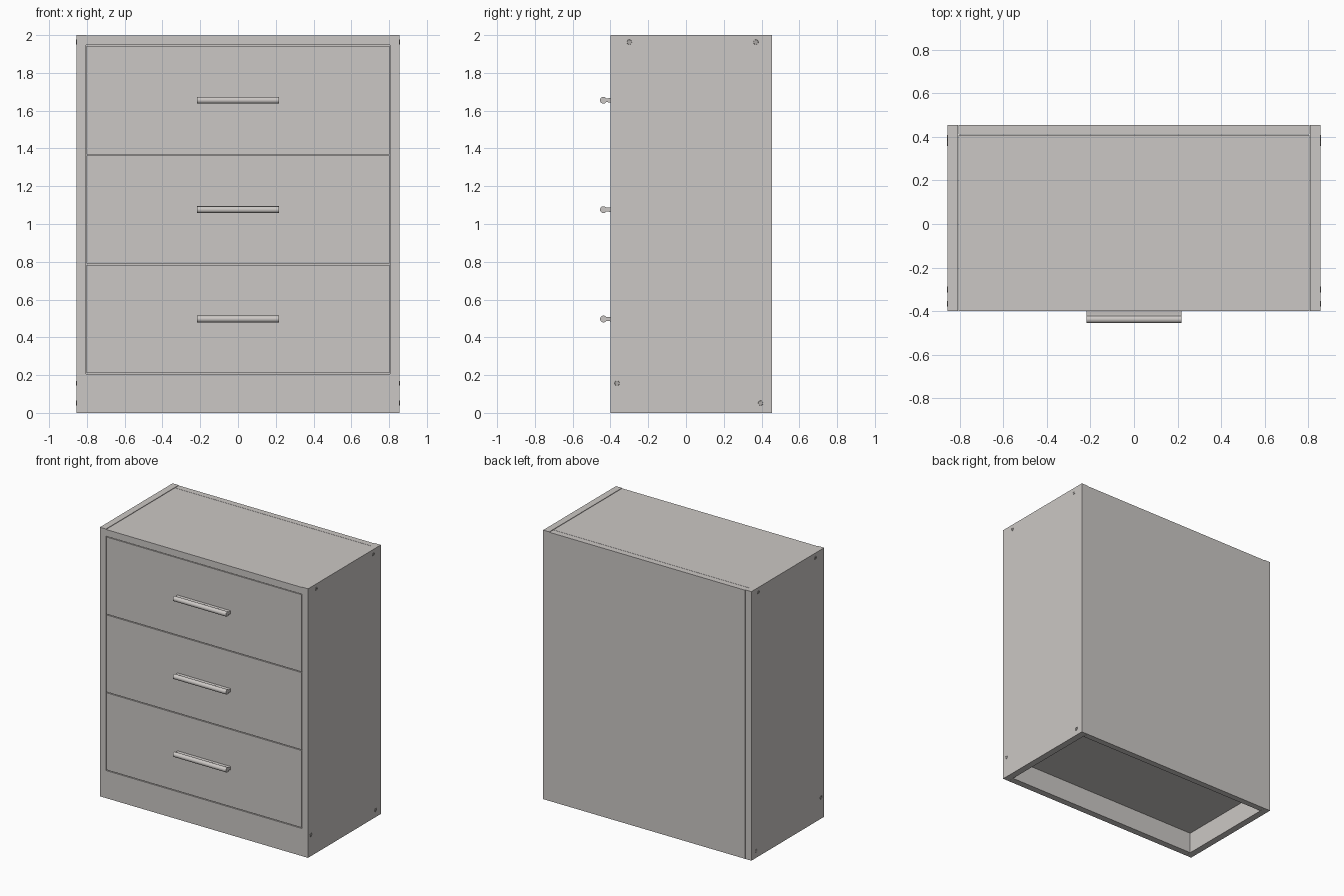
import bpy, bmesh, math
from mathutils import Matrix, Vector

if "Cube" in bpy.data.objects:
    bpy.data.objects.remove(bpy.data.objects["Cube"])


def material(name, rgb):
    m = bpy.data.materials.new(name)
    m.diffuse_color = (*rgb, 1)
    m.use_nodes = True
    m.node_tree.nodes["Principled BSDF"].inputs["Base Color"].default_value = m.diffuse_color
    return m


BOARD = material("warm grey board", (0.60, 0.575, 0.555))
STEEL = material("screw steel", (0.42, 0.40, 0.385))


def finish(name, bm, mat):
    bmesh.ops.recalc_face_normals(bm, faces=bm.faces)
    me = bpy.data.meshes.new(name)
    bm.to_mesh(me)
    bm.free()
    me.materials.append(mat)
    ob = bpy.data.objects.new(name, me)
    bpy.context.collection.objects.link(ob)
    return ob


def add_box(bm, lo, hi):
    lo, hi = Vector(lo), Vector(hi)
    mat = Matrix.Translation((lo + hi) / 2) @ Matrix.Diagonal((*(hi - lo), 1))
    bmesh.ops.create_cube(bm, size=1, matrix=mat)


def boards(name, *pairs):
    bm = bmesh.new()
    for lo, hi in pairs:
        add_box(bm, lo, hi)
    return finish(name, bm, BOARD)


W, IN, F, B = 0.856, 0.806, -0.40, 0.455   # outer / inner half width, front, back
L = IN - 0.001                            # boards between the sides

# carcass
boards("left_side", ((-W, F, 0), (-IN, B, 2)))
boards("right_side", ((IN, F, 0), (W, B, 2)))
boards("top_panel", ((-L, F, 1.947), (L, 0.408, 1.997)))
boards("back_panel", ((-L, 0.41, 0), (L, B, 1.997)))
boards("bottom_panel", ((-L, F + 0.05, 0.155), (L, 0.409, 0.205)))
boards("plinth", ((-L, F, 0), (L, F + 0.049, 0.205)))


def handle(name, z):
    # keyhole profile: round grip on a flared neck, extruded along x
    cy, r = -0.437, 0.018
    pts = [(F, -0.012), (-0.415, -0.010)]
    for i in range(17):
        a = math.radians(-35 - 290 * i / 16)
        pts.append((cy + r * math.cos(a), r * math.sin(a)))
    pts += [(-0.415, 0.010), (F, 0.012)]
    bm = bmesh.new()
    f = bm.faces.new([bm.verts.new((-0.218, y, z + h)) for y, h in pts])
    ext = bmesh.ops.extrude_face_region(bm, geom=[f], use_keep_orig=True)
    bmesh.ops.translate(bm, vec=(0.436, 0, 0),
                        verts=[v for v in ext["geom"] if isinstance(v, bmesh.types.BMVert)])
    ob = finish(name, bm, BOARD)
    bpy.ops.object.select_all(action="DESELECT")
    ob.select_set(True)
    bpy.context.view_layer.objects.active = ob
    bpy.ops.object.shade_smooth_by_angle(angle=math.radians(35))


# drawers: front, open box and handle
for i in range(3):
    z0 = 0.211 + 0.579 * i
    z1 = z0 + 0.573
    boards(f"drawer_front_{i + 1}", ((-L + 0.002, F, z0), (L - 0.002, F + 0.05, z1)))
    a, b, x, y0, y1 = z0 + 0.03, z1 - 0.08, 0.77, F + 0.051, 0.38
    boards(f"drawer_box_{i + 1}",
           ((-x, y0, a), (-x + 0.03, y1, b)), ((x - 0.03, y0, a), (x, y1, b)),
           ((-x + 0.03, y1 - 0.03, a), (x - 0.03, y1, b)),
           ((-x + 0.03, y0, a), (x - 0.03, y1 - 0.03, a + 0.02)))
    handle(f"handle_{i + 1}", 0.497 + 0.579 * i)

# screw heads with hexagonal sockets on both sides
for side, s in (("left", -1), ("right", 1)):
    bm = bmesh.new()
    for y, z in ((-0.30, 1.963), (0.37, 1.963), (-0.365, 0.157), (0.395, 0.052)):
        rings = []
        for r, x in ((0.013, W), (0.012, W + 0.002), (0.006, W + 0.002), (0.006, W + 0.0005)):
            n = 24
            ring = []
            for k in range(n):
                t = 2 * math.pi * k / n
                q = r
                if r < 0.01:
                    q = r / math.cos((t % (math.pi / 3)) - math.pi / 6)
                ring.append(bm.verts.new((s * x, y + q * math.cos(t), z + q * math.sin(t))))
            rings.append(ring)
        for p, q in zip(rings, rings[1:]):
            for k in range(n):
                j = (k + 1) % n
                bm.faces.new((p[k], p[j], q[j], q[k]))
        bm.faces.new(rings[-1])
        bm.faces.new(rings[0][::-1])
    finish(f"{side}_screws", bm, STEEL)
